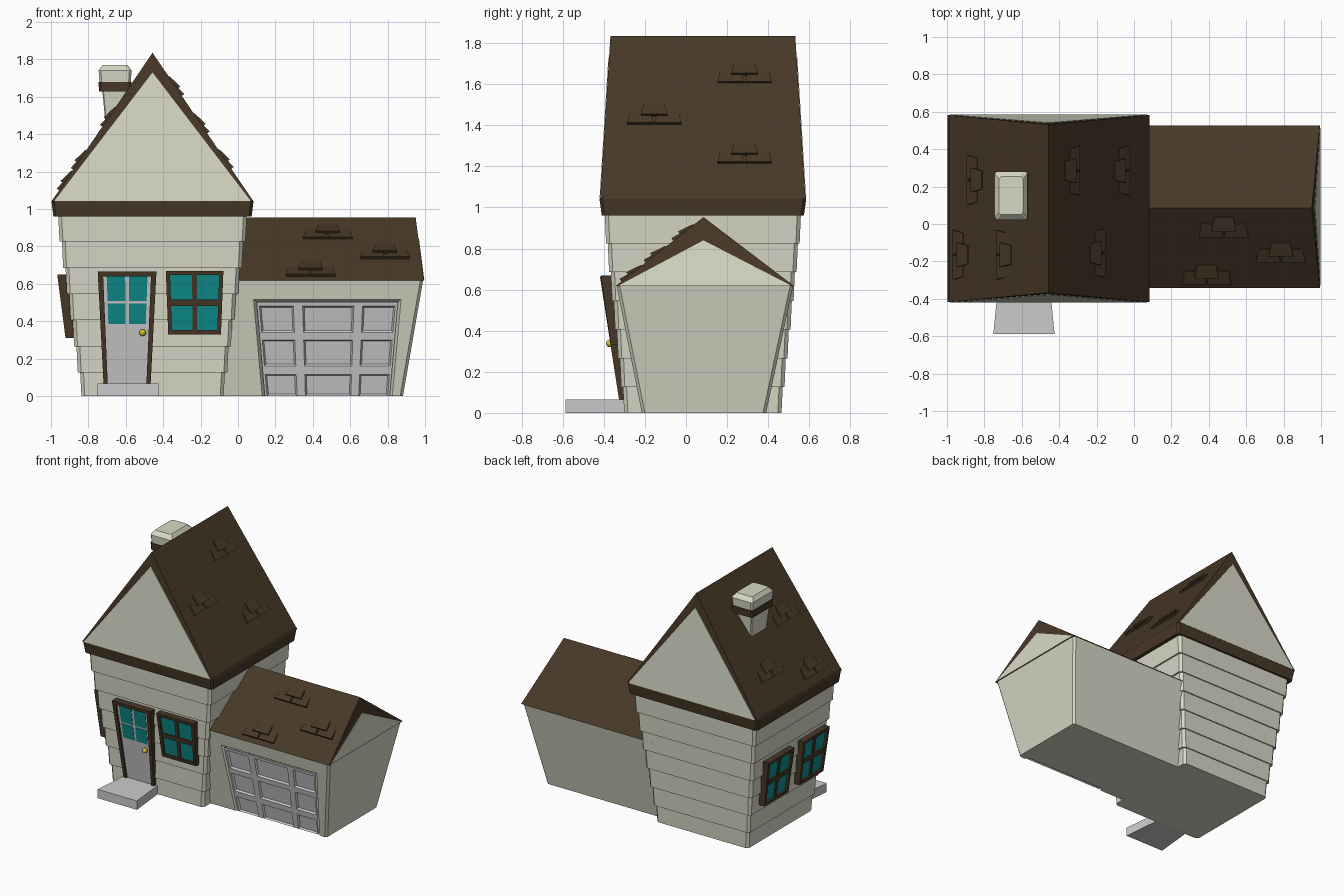
import bpy, bmesh
from mathutils import Vector

if "Cube" in bpy.data.objects:
    bpy.data.objects.remove(bpy.data.objects["Cube"])


def material(name, rgb):
    m = bpy.data.materials.new(name)
    m.diffuse_color = (*rgb, 1)
    m.use_nodes = True
    m.node_tree.nodes["Principled BSDF"].inputs["Base Color"].default_value = m.diffuse_color
    return m


CREAM = material("cream", (0.68, 0.69, 0.56))
BROWN = material("brown", (0.065, 0.04, 0.02))
TEAL = material("teal", (0.005, 0.27, 0.27))
GOLD = material("gold", (0.65, 0.55, 0.02))


def finish(name, bm, mat=None, fix=True):
    if fix:
        bmesh.ops.recalc_face_normals(bm, faces=bm.faces)
    me = bpy.data.meshes.new(name)
    bm.to_mesh(me)
    bm.free()
    if mat:
        me.materials.append(mat)
    ob = bpy.data.objects.new(name, me)
    bpy.context.collection.objects.link(ob)
    return ob


def solid(name, pts, faces, mat=None):
    bm = bmesh.new()
    vs = [bm.verts.new(p) for p in pts]
    for f in faces:
        bm.faces.new([vs[i] for i in f])
    return finish(name, bm, mat)


HEX = [(0, 1, 2, 3), (7, 6, 5, 4), (0, 4, 5, 1), (1, 5, 6, 2), (2, 6, 7, 3), (3, 7, 4, 0)]


def blocks(name, hexes, mat=None):
    """One object made of several eight-cornered blocks."""
    pts, faces = [], []
    for h in hexes:
        faces += [[i + len(pts) for i in f] for f in HEX]
        pts += h
    return solid(name, pts, faces, mat)


def loft(name, rings, ch, mat=None):
    """Stack of rectangles (x0, x1, y0, y1, z) with chamfered corners."""
    bm = bmesh.new()
    loops = []
    for x0, x1, y0, y1, z in rings:
        pts = [(x0 + ch, y0), (x1 - ch, y0), (x1, y0 + ch), (x1, y1 - ch),
               (x1 - ch, y1), (x0 + ch, y1), (x0, y1 - ch), (x0, y0 + ch)]
        loops.append([bm.verts.new((*p, z)) for p in pts])
    for a, b in zip(loops, loops[1:]):
        for i in range(8):
            j = (i + 1) % 8
            bm.faces.new((a[i], a[j], b[j], b[i]))
    bm.faces.new(loops[0][::-1])
    bm.faces.new(loops[-1])
    return finish(name, bm, mat)


def centred(cx, cy, hx, hy, z):
    return (cx - hx, cx + hx, cy - hy, cy + hy, z)


def wall(axis, base, lean, uc, vtop, taper):
    """Map (u, v, d) onto a wall that leans outwards and narrows downwards."""
    def at(u, v, d):
        s = uc + (u - uc) * (1 - taper * (vtop - v))
        out = base - lean * v - d
        return Vector((s, out, v)) if axis == 'y' else Vector((out, s, v))
    return at


def slab(P, u0, u1, v0, v1, d0, d1):
    return [P(u, v, d) for d in (d0, d1) for u, v in ((u0, v0), (u1, v0), (u1, v1), (u0, v1))]


# House walls: seven flared clapboards
CX, CY = -0.457, 0.082
rings = []
for k in range(7):
    hx, hy = 0.38 + 0.0195 * k, 0.383 + 0.0147 * k
    z0, z1 = (0 if k == 0 else 0.14 * k - 0.015), min(0.14 * (k + 1) - 0.015, 0.97)
    rings += [centred(CX, CY, hx, hy, z0), centred(CX, CY, hx + 0.007, hy + 0.006, z1)]
loft("house_walls", rings, 0.018, CREAM)

# Eave band
loft("eave_band", [centred(CX, CY, 0.53, 0.492, 0.96), centred(CX, CY, 0.54, 0.503, 1.04),
                   centred(CX, CY, 0.535, 0.498, 1.05)], 0.015, BROWN)

# Main roof with slanted gables
PRISM = [(0, 1, 2), (5, 4, 3), (0, 3, 4, 1), (1, 4, 5, 2), (2, 5, 3, 0)]
RIDGE = 1.835
solid("main_roof", [(CX + sx * 0.54, CY + e * (0.45 if sx == 0 else 0.5), RIDGE if sx == 0 else 1.04)
                    for e in (-1, 1) for sx in (-1, 1, 0)], PRISM, BROWN)
for side, e in (("front", -1), ("back", 1)):
    solid(side + "_gable", [(CX + sx * 0.525, CY + e * (0.46 if sx == 0 else 0.503) - e * dy,
                             1.73 if sx == 0 else 1.043)
                            for dy in (0, 0.03) for sx in (-1, 1, 0)], PRISM, CREAM)

# Chimney
cc = (-0.657, 0.152)
loft("chimney_shaft", [centred(*cc, 0.042, 0.08, 1.35), centred(*cc, 0.068, 0.108, 1.63)], 0.006, CREAM)
loft("chimney_band", [centred(*cc, 0.086, 0.128, 1.627), centred(*cc, 0.089, 0.131, 1.68)], 0.012, BROWN)
loft("chimney_cap", [centred(*cc, 0.084, 0.126, 1.68), centred(*cc, 0.088, 0.13, 1.74),
                     centred(*cc, 0.066, 0.102, 1.77)], 0.012, CREAM)

# Garage walls, roof and end gable
garage = loft("garage_walls", [(-0.12, 0.882, -0.215, 0.39, 0), (-0.12, 0.99, -0.338, 0.522, 0.62)], 0.015, CREAM)
solid("garage_roof", [(x, y, z) for xe, xr in ((-0.1, -0.1), (0.994, 0.95))
                      for x, y, z in ((xe, -0.343, 0.617), (xe, 0.527, 0.617), (xr, 0.085, 0.953))], PRISM, BROWN)
solid("garage_gable", [(x + dx, y, z) for dx in (-0.03, 0)
                       for x, y, z in ((0.996, -0.328, 0.62), (0.996, 0.512, 0.62), (0.968, 0.085, 0.84))],
      PRISM, CREAM)

# Garage door opening
G = wall('y', -0.215, 0.198, 0.477, 0.5, 0.23)
cutter = blocks("opening_cutter", [
    [G(u, v, 0.02) for u, v in ((0.07, -0.05), (0.885, -0.05), (0.885, 0.53), (0.07, 0.53))] +
    [G(u, v, -0.025) for u, v in ((0.103, -0.05), (0.852, -0.05), (0.852, 0.5), (0.103, 0.5))]])
cutter.hide_render = True
cut = garage.modifiers.new("opening", 'BOOLEAN')
cut.object = cutter
cut.solver = 'EXACT'

# Garage door: 3 x 3 sunken panels
us = [0.1, 0.113, 0.295, 0.345, 0.62, 0.667, 0.842, 0.855]
vs = [0, 0.115, 0.16, 0.3, 0.34, 0.48, 0.503]
bm = bmesh.new()
grid = [[bm.verts.new(G(u, v, -0.008)) for u in us] for v in vs]
panels = []
for j in range(len(vs) - 1):
    for i in range(len(us) - 1):
        f = bm.faces.new((grid[j][i], grid[j][i + 1], grid[j + 1][i + 1], grid[j + 1][i]))
        if j % 2 == 0 and i % 2 == 1:
            panels.append(f)
bm.normal_update()
bmesh.ops.inset_individual(bm, faces=panels, thickness=0.012, depth=-0.012)
finish("garage_door", bm, fix=False)

# Front door
D = wall('y', -0.316, 0.155, -0.593, 0.665, 0.33)
blocks("door_frame", [slab(D, -0.75, -0.722, 0.06, 0.665, -0.06, 0),
                      slab(D, -0.464, -0.436, 0.06, 0.665, -0.06, 0),
                      slab(D, -0.722, -0.464, 0.64, 0.665, -0.06, 0)], BROWN)
blocks("door", [slab(D, -0.722, -0.464, 0.06, 0.64, -0.06, -0.014)])
blocks("door_panes", [slab(D, u, u + 0.1, v, v + h, -0.03, -0.011)
                      for u in (-0.703, -0.583) for v, h in ((0.385, 0.11), (0.508, 0.13))], TEAL)
bm = bmesh.new()
bmesh.ops.create_uvsphere(bm, u_segments=12, v_segments=8, radius=0.018)
bmesh.ops.translate(bm, verts=bm.verts, vec=(-0.51, -0.372, 0.338))
knob = finish("door_knob", bm, GOLD)
knob.data.shade_smooth()

# Door step
blocks("door_step", [[(x, y, z) for z in (0, 0.066) for x, y in
                      ((-0.752, -0.587), (-0.425, -0.587), (-0.455, -0.28), (-0.722, -0.28))]])


# Four-pane windows
def window(name, P, uc, v0, v1, h=0.154):
    f, vm, t = 0.022, (v0 + v1) / 2, -0.07
    blocks(name + "_frame", [slab(P, uc - h, uc - h + f, v0, v1, t, 0),
                             slab(P, uc + h - f, uc + h, v0, v1, t, 0),
                             slab(P, uc - h + f, uc + h - f, v1 - f, v1, t, 0),
                             slab(P, uc - h + f, uc + h - f, v0, v0 + f, t, 0),
                             slab(P, uc - 0.013, uc + 0.013, v0 + f, v1 - f, t, -0.008),
                             slab(P, uc - h + f, uc + h - f, vm - 0.017, vm + 0.017, t, -0.006)], BROWN)
    blocks(name + "_glass", [slab(P, uc - h + f, uc + h - f, v0 + f, v1 - f, t, -0.016)], TEAL)


window("front_window", wall('y', -0.318, 0.145, -0.232, 0.668, 0.25), -0.232, 0.33, 0.668)
for side, y in (("rear", 0.25), ("fore", -0.165)):
    window(side + "_side_window", wall('x', -0.882, 0.13, y, 0.65, 0.25), y, 0.31, 0.65)


# Raised shingle clusters: two lower tabs and one upper tab
def shingles(name, eave, ridge, udir, spots):
    e, u = Vector(eave), Vector(udir)
    up = Vector(ridge) - e
    up.normalize()
    n = u.cross(up)
    if n.z < 0:
        n = -n
    tabs = []
    for uc, z in spots:
        s0 = (z - e.z) / up.z
        for du, ds, t in ((-0.067, 0, 0.016), (0.067, 0, 0.016), (0, 0.045, 0.022)):
            def pt(a, s, h):
                return e + u * (uc + du + a) + up * (s0 + ds + s) + n * h
            tabs.append([pt(-0.065, 0, -0.01), pt(0.065, 0, -0.01), pt(0.05, 0.08, -0.01), pt(-0.05, 0.08, -0.01),
                         pt(-0.065, 0, t), pt(0.065, 0, t), pt(0.05, 0.08, t * 0.2), pt(-0.05, 0.08, t * 0.2)])
    blocks(name, tabs, BROWN)


shingles("right_shingles", (CX + 0.54, 0, 1.04), (CX, 0, RIDGE), (0, 1, 0),
         [(0.285, 1.605), (-0.155, 1.405), (0.285, 1.215)])
shingles("left_shingles", (CX - 0.54, 0, 1.04), (CX, 0, RIDGE), (0, 1, 0),
         [(0.235, 1.21), (-0.165, 1.1), (-0.165, 1.44)])
shingles("garage_shingles", (0, -0.343, 0.617), (0, 0.085, 0.953), (1, 0, 0),
         [(0.48, 0.838), (0.388, 0.64), (0.785, 0.732)])
